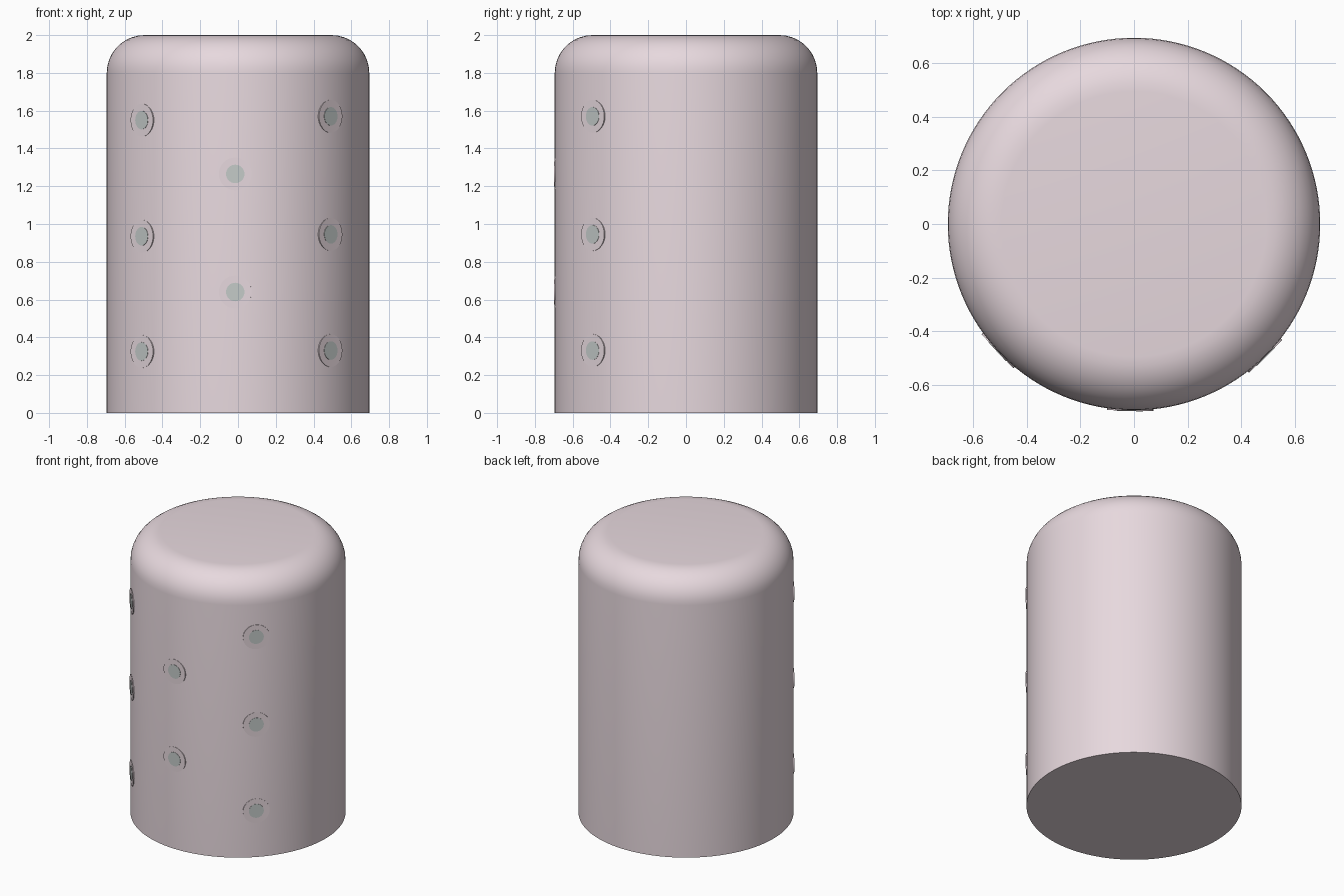
import bpy, bmesh
from math import sin, cos, pi, radians
from mathutils import Matrix

if "Cube" in bpy.data.objects:
    bpy.data.objects.remove(bpy.data.objects["Cube"])

R, H, BEVEL = 0.695, 2.0, 0.2


def material(name, rgb):
    m = bpy.data.materials.new(name)
    m.diffuse_color = (*rgb, 1)
    m.use_nodes = True
    m.node_tree.nodes["Principled BSDF"].inputs["Base Color"].default_value = m.diffuse_color
    return m


def finish(name, bm, mat):
    bmesh.ops.recalc_face_normals(bm, faces=bm.faces)
    mesh = bpy.data.meshes.new(name)
    bm.to_mesh(mesh)
    bm.free()
    mesh.materials.append(mat)
    ob = bpy.data.objects.new(name, mesh)
    bpy.context.collection.objects.link(ob)
    bpy.ops.object.select_all(action='DESELECT')
    ob.select_set(True)
    bpy.context.view_layer.objects.active = ob
    bpy.ops.object.shade_smooth_by_angle(angle=radians(30))
    return ob


def lathe(name, profile, mat, sides=128):
    bm = bmesh.new()
    rings = [[bm.verts.new((r * cos(2 * pi * i / sides), r * sin(2 * pi * i / sides), z))
              for i in range(sides)] for r, z in profile]
    for a, b in zip(rings, rings[1:]):
        for i in range(sides):
            j = (i + 1) % sides
            bm.faces.new((a[i], a[j], b[j], b[i]))
    bm.faces.new(rings[0])
    bm.faces.new(rings[-1])
    return finish(name, bm, mat)


def disc(name, angle, z, radius, face, mat):
    # short plug pointing outwards, its flat face at distance `face` from the axis
    depth = 0.03
    bm = bmesh.new()
    place = (Matrix.Rotation(angle, 4, 'Z') @ Matrix.Translation((0, -face + depth / 2, z))
             @ Matrix.Rotation(pi / 2, 4, 'X'))
    bmesh.ops.create_cone(bm, cap_ends=True, segments=32, radius1=radius,
                          radius2=radius, depth=depth, matrix=place)
    return finish(name, bm, mat)


pink = material("pale_pink", (0.80, 0.69, 0.73))
grey = material("grey_green", (0.55, 0.59, 0.58))

# main body with rounded top edge
steps = 9
arc = [(R - BEVEL + BEVEL * cos(k * pi / 2 / steps), H - BEVEL + BEVEL * sin(k * pi / 2 / steps))
       for k in range(steps + 1)]
lathe("body", [(R, 0)] + arc, pink)

# staggered columns of studs on the front
columns = [(-47.0, (0.325, 0.935, 1.55)),
           (-1.2, (0.64, 1.265)),
           (44.8, (0.33, 0.945, 1.57))]
for c, (deg, heights) in enumerate(columns, 1):
    for n, z in enumerate(heights, 1):
        disc(f"stud_collar_{c}_{n}", radians(deg), z, 0.087, 0.6965, pink)
        disc(f"stud_{c}_{n}", radians(deg), z, 0.049, 0.6985, grey)
